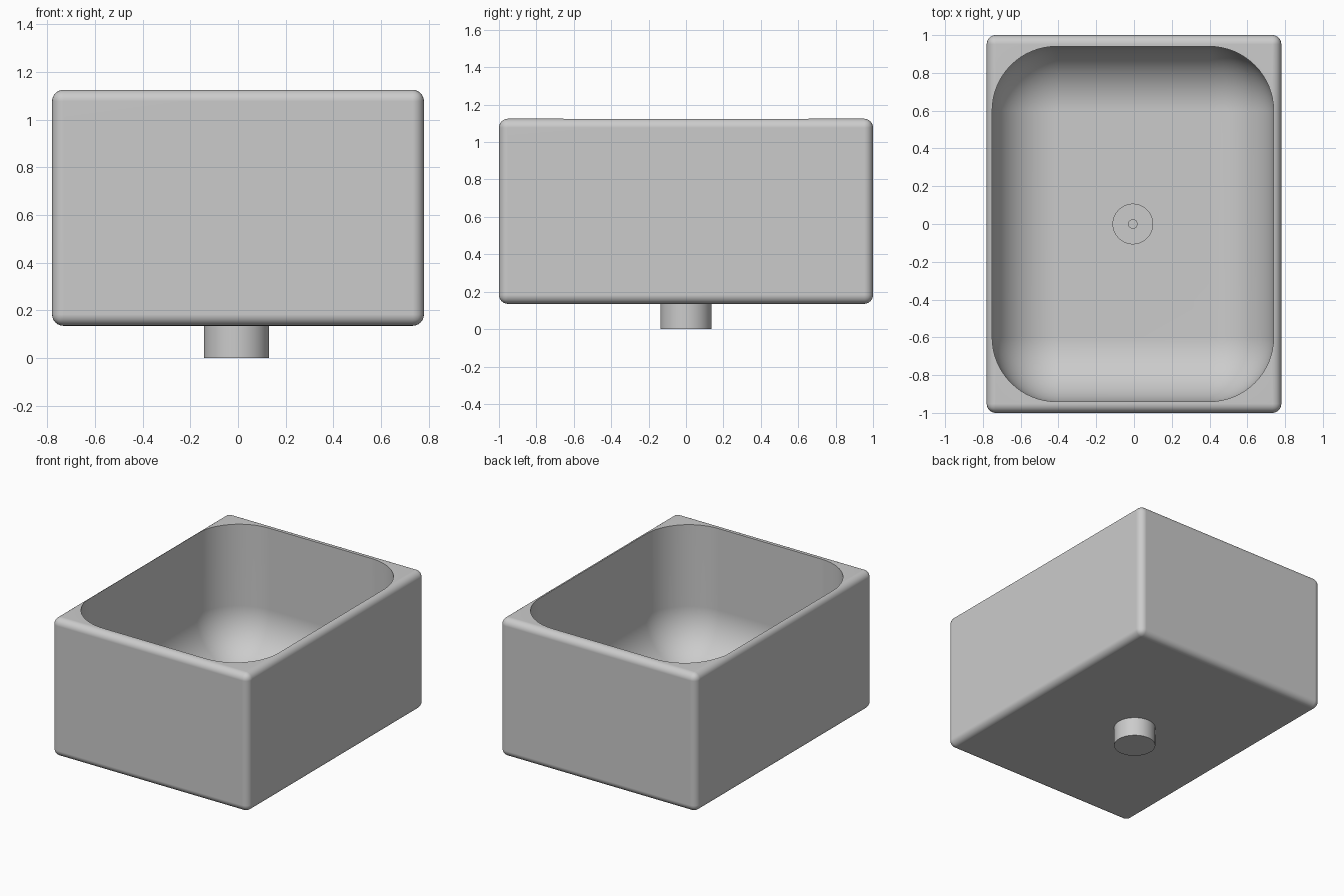
import bpy, bmesh, math
from mathutils import Matrix, Vector

if "Cube" in bpy.data.objects:
    bpy.data.objects.remove(bpy.data.objects["Cube"])

CX = -0.006          # bowl and drain sit a hair left of centre
FLOOR = 0.20
PIPE_R = 0.137


def new_object(name, bm):
    bmesh.ops.recalc_face_normals(bm, faces=bm.faces)
    mesh = bpy.data.meshes.new(name)
    bm.to_mesh(mesh)
    bm.free()
    obj = bpy.data.objects.new(name, mesh)
    bpy.context.collection.objects.link(obj)
    return obj


def rounded_box(name, lo, hi, radius, segments):
    lo, hi = Vector(lo), Vector(hi)
    bm = bmesh.new()
    bmesh.ops.create_cube(bm, size=1)
    bmesh.ops.scale(bm, vec=hi - lo, verts=bm.verts)
    bmesh.ops.translate(bm, vec=(lo + hi) / 2, verts=bm.verts)
    bmesh.ops.bevel(bm, geom=bm.edges[:], offset=radius, segments=segments,
                    profile=0.5, affect='EDGES', clamp_overlap=True)
    return new_object(name, bm)


def lathe(name, profile, steps=64):
    bm = bmesh.new()
    verts = [bm.verts.new((r, 0, z)) for r, z in profile]
    edges = [bm.edges.new(pair) for pair in zip(verts, verts[1:])]
    bmesh.ops.spin(bm, geom=verts + edges, cent=(0, 0, 0), axis=(0, 0, 1),
                   angle=math.tau, steps=steps)
    bmesh.ops.remove_doubles(bm, verts=bm.verts, dist=1e-5)
    bmesh.ops.translate(bm, vec=(CX, 0, 0), verts=bm.verts)
    return new_object(name, bm)


def activate(obj):
    bpy.ops.object.select_all(action='DESELECT')
    obj.select_set(True)
    bpy.context.view_layer.objects.active = obj


def cut(target, cutter):
    mod = target.modifiers.new("cut", 'BOOLEAN')
    mod.operation = 'DIFFERENCE'
    mod.solver = 'EXACT'
    mod.object = cutter
    activate(target)
    bpy.ops.object.modifier_apply(modifier=mod.name)
    bpy.data.objects.remove(cutter)


def smooth(obj):
    activate(obj)
    bpy.ops.object.shade_smooth_by_angle(angle=math.radians(35))
    obj.modifiers.new("flat_normals", 'WEIGHTED_NORMAL').keep_sharp = True


# Outer basin block with softly rounded edges
basin = rounded_box("basin", (-0.78, -1, 0.135), (0.78, 1, 1.125), 0.048, 6)

# Deep bowl with generous corner and floor fillets
cut(basin, rounded_box("bowl_cutter", (CX - 0.745, -0.94, FLOOR),
                       (CX + 0.745, 0.94, 1.9), 0.34, 16))

# Drain opening through the floor
cut(basin, lathe("drain_cutter", [(0, 0.05), (PIPE_R, 0.05),
                                  (PIPE_R, 0.3), (0, 0.3)]))
smooth(basin)

# Drain pipe: closed bottom, flat rim, shallow dish and small centre stud
drain = lathe("drain_pipe", [
    (0, 0), (PIPE_R, 0), (PIPE_R, FLOOR), (0.105, FLOOR),
    (0.105, FLOOR - 0.02), (0.025, FLOOR - 0.02),
    (0.025, FLOOR - 0.005), (0, FLOOR - 0.005)])
smooth(drain)
